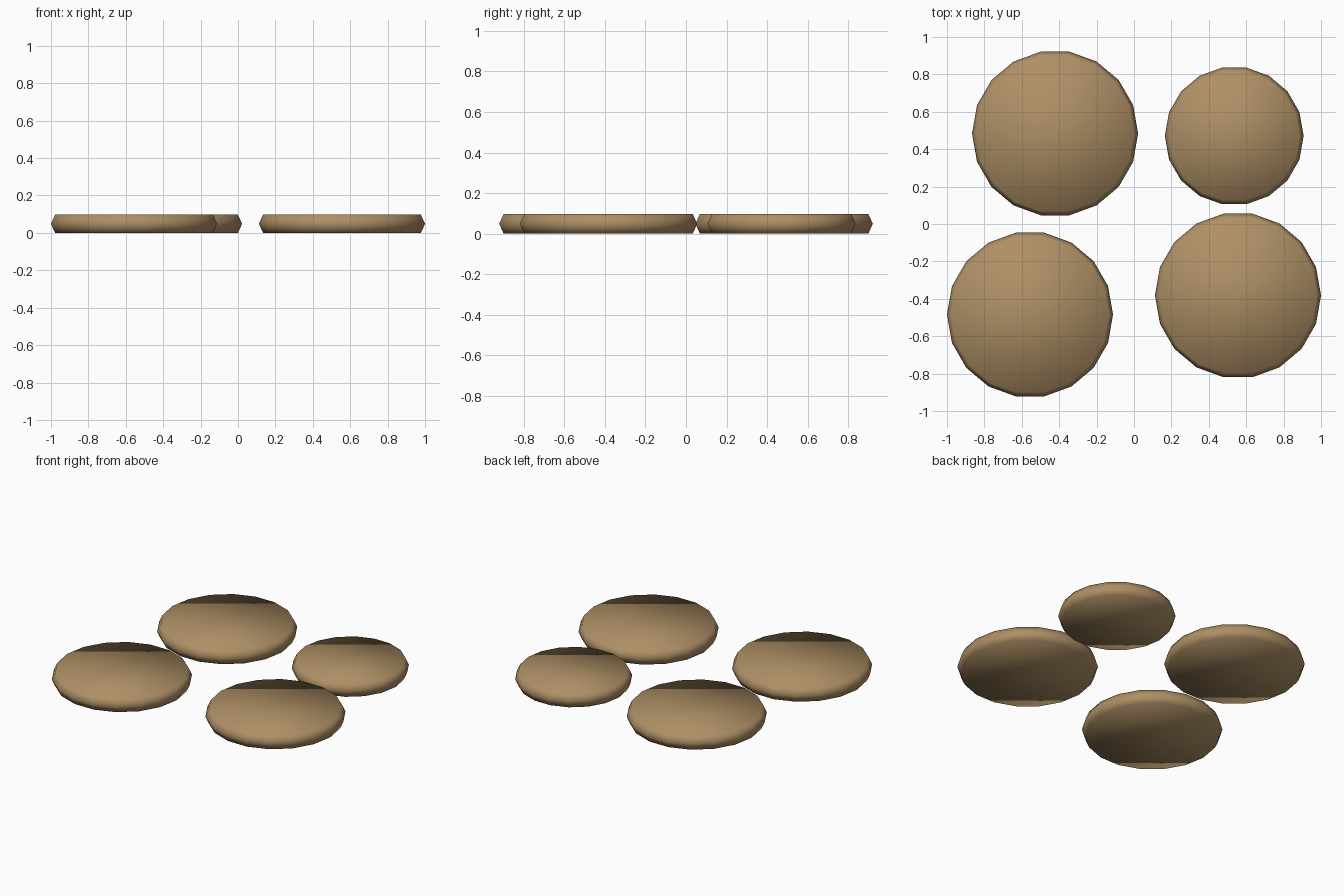
import bpy, bmesh, math

if "Cube" in bpy.data.objects:
    bpy.data.objects.remove(bpy.data.objects["Cube"])

SIDES = 18
HEIGHT = 0.097
INSET = 0.022

tan = bpy.data.materials.new("tan_brown")
tan.diffuse_color = (0.42, 0.275, 0.13, 1.0)
tan.use_nodes = True
tan.node_tree.nodes["Principled BSDF"].inputs["Base Color"].default_value = tan.diffuse_color


def disc(name, x, y, radius):
    """Flat pad whose rim bulges to an edge at half height."""
    bm = bmesh.new()
    rings = []
    for r, z in ((radius - INSET, 0), (radius, HEIGHT / 2), (radius - INSET, HEIGHT)):
        rings.append([bm.verts.new((r * math.cos(math.tau * i / SIDES),
                                    r * math.sin(math.tau * i / SIDES), z))
                      for i in range(SIDES)])
    # bevelled rim
    for low, high in zip(rings, rings[1:]):
        for i in range(SIDES):
            j = (i + 1) % SIDES
            bm.faces.new((low[i], low[j], high[j], high[i]))
    # bottom and top caps
    bm.faces.new(rings[0][::-1])
    bm.faces.new(rings[-1])
    for f in bm.faces:
        f.smooth = True
    mesh = bpy.data.meshes.new(name)
    bm.to_mesh(mesh)
    bm.free()
    mesh.materials.append(tan)
    obj = bpy.data.objects.new(name, mesh)
    obj.location = (x, y, 0)
    bpy.context.collection.objects.link(obj)


# Three large pads and one small pad
disc("back_left_disc", -0.422, 0.484, 0.444)
disc("back_right_disc", 0.536, 0.471, 0.371)
disc("front_left_disc", -0.556, -0.484, 0.444)
disc("front_right_disc", 0.556, -0.382, 0.444)
